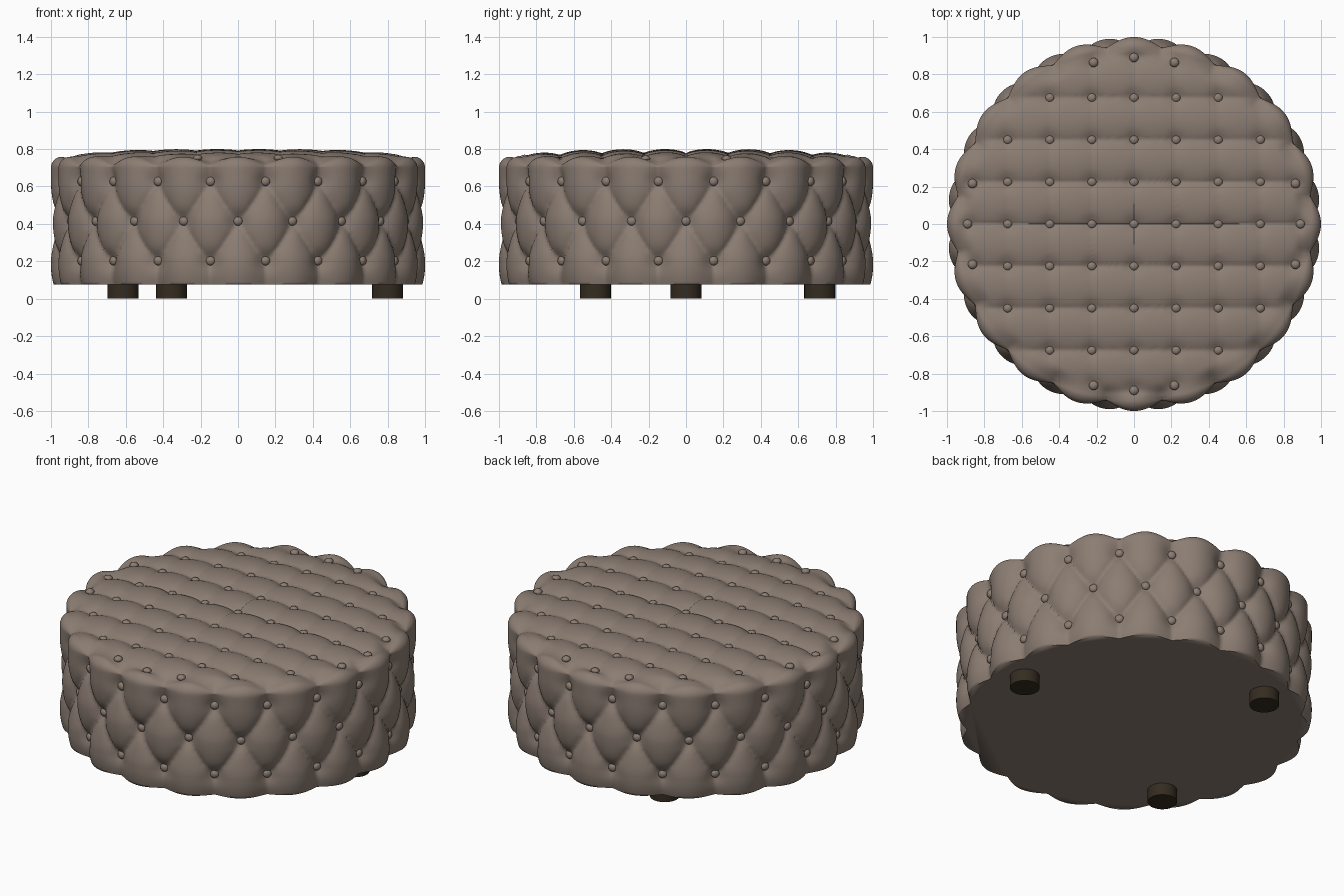
import bpy, bmesh, math
from math import sin, cos, pi, exp
from mathutils import Vector

if "Cube" in bpy.data.objects:
    bpy.data.objects.remove(bpy.data.objects["Cube"])

SEGS = 400            # divisions around the seat
STEP = 2 * pi / 20    # angle between side buttons
GRID = 0.225          # spacing of top buttons
MID, ROW = 0.415, 0.212
BASE, RIM, ROUND = 0.075, 0.70, 0.06
EDGE = 1 - ROUND


def material(name, rgb):
    m = bpy.data.materials.new(name)
    m.use_nodes = True
    m.diffuse_color = (*rgb, 1)
    m.node_tree.nodes["Principled BSDF"].inputs["Base Color"].default_value = (*rgb, 1)
    return m


fabric = material("taupe fabric", (0.26, 0.205, 0.17))
wood = material("dark wood", (0.035, 0.025, 0.015))


def finish(name, bm, mat, angle=50):
    bmesh.ops.recalc_face_normals(bm, faces=bm.faces)
    mesh = bpy.data.meshes.new(name)
    bm.to_mesh(mesh)
    bm.free()
    obj = bpy.data.objects.new(name, mesh)
    bpy.context.collection.objects.link(obj)
    mesh.materials.append(mat)
    bpy.ops.object.select_all(action='DESELECT')
    obj.select_set(True)
    bpy.context.view_layer.objects.active = obj
    bpy.ops.object.shade_smooth_by_angle(angle=math.radians(angle))
    return obj


# Button layouts: staggered rows on the side, a square grid on top
side_buttons = [((i + 0.5 * abs(row)) * STEP, MID + row * ROW)
                for row in (-1, 0, 1) for i in range(20)]
top_buttons = []
for i in range(-4, 5):
    for j in range(-4, 5):
        p = Vector((i * GRID, j * GRID))
        if p.length < 0.95:
            if p.length > 0.89:
                p *= 0.89 / p.length
            top_buttons.append(p)


def side_depth(theta, z):
    """Diamond tufting, running out into vertical pleats above and below."""
    u = theta / STEP
    v = max(-1, min(1, (z - MID) / ROW))
    whole = math.floor(v)
    bent = whole + (v - whole) ** 0.8
    puff = abs(sin(pi * (u + bent / 2)) * sin(pi * (u - bent / 2)))
    depth = 0.045 * (1 - puff ** 0.55)
    for row in (-1, 0, 1):
        off = u - 0.5 * abs(row)
        dx = (off - round(off)) * STEP
        dz = z - MID - row * ROW
        depth += 0.022 * exp(-(dx * dx + dz * dz) / 0.0025)
    return depth


def top_depth(x, y):
    """Rows of cushions, with softer folds across them."""
    fold_y = 1 - abs(sin(pi * y / GRID)) ** 0.6
    fold_x = 1 - abs(sin(pi * x / GRID)) ** 0.6
    depth = 0.024 * fold_y + 0.009 * fold_x
    near = min((x - p.x) ** 2 + (y - p.y) ** 2 for p in top_buttons)
    return depth + 0.012 * exp(-near / 0.0018)


def surface(theta, r, z, nr, nz):
    """Point of the plain outline pushed in along its normal."""
    blend = max(0, min(1, (r - 0.86) / 0.1))
    blend = blend * blend * (3 - 2 * blend)
    d = 0
    if blend > 0:
        d += blend * side_depth(theta, z)
    if blend < 1:
        d += (1 - blend) * top_depth(r * sin(theta), -r * cos(theta))
    r, z = r - nr * d, z - nz * d
    return Vector((r * sin(theta), -r * cos(theta), z))


def dome(r):
    return RIM + ROUND + 0.04 * (1 - (r / EDGE) ** 4)


# Outline: side wall, rounded rim, gently domed top
outline = []
for i in range(45):
    z = BASE + (RIM - BASE) * i / 45
    tuck = 0.015 * max(0, 1 - (z - BASE) / 0.1) ** 2
    outline.append((1 - tuck, z, 1, 0))
for i in range(9):
    a = pi / 2 * i / 9
    outline.append((EDGE + ROUND * cos(a), RIM + ROUND * sin(a), cos(a), sin(a)))
for i in range(66):
    r = EDGE * (1 - i / 66)
    outline.append((r, dome(r), 0, 1))

# Tufted seat
bm = bmesh.new()
rings = [[bm.verts.new(surface(2 * pi * k / SEGS, *o)) for k in range(SEGS)] for o in outline]
for low, high in zip(rings, rings[1:]):
    for k in range(SEGS):
        n = (k + 1) % SEGS
        bm.faces.new((low[k], low[n], high[n], high[k]))
centre = bm.verts.new(surface(0, 0, dome(0), 0, 1))
for k in range(SEGS):
    bm.faces.new((rings[-1][k], rings[-1][(k + 1) % SEGS], centre))
bm.faces.new(rings[0][::-1])
finish("tufted_seat", bm, fabric, 75)


# Buttons
def add_button(bm, point, normal):
    made = bmesh.ops.create_uvsphere(bm, u_segments=14, v_segments=8, radius=0.025)["verts"]
    bmesh.ops.scale(bm, vec=(1, 1, 0.7), verts=made)
    turn = Vector((0, 0, 1)).rotation_difference(normal).to_matrix()
    bmesh.ops.rotate(bm, matrix=turn, verts=made)
    bmesh.ops.translate(bm, vec=point + normal * 0.008, verts=made)


bm = bmesh.new()
for theta, z in side_buttons:
    add_button(bm, surface(theta, 1, z, 1, 0), Vector((sin(theta), -cos(theta), 0)))
finish("side_buttons", bm, fabric)

bm = bmesh.new()
for p in top_buttons:
    r = p.length
    add_button(bm, surface(math.atan2(p.x, -p.y), r, dome(r), 0, 1), Vector((0, 0, 1)))
finish("top_buttons", bm, fabric)

# Three short round feet
for i, (x, y) in enumerate([(0.8, 0), (-0.355, 0.715), (-0.615, -0.485)]):
    bm = bmesh.new()
    foot = bmesh.ops.create_cone(bm, cap_ends=True, segments=32, radius1=0.083,
                                 radius2=0.083, depth=0.08)["verts"]
    bmesh.ops.translate(bm, vec=(x, y, 0.04), verts=foot)
    finish(f"foot_{i + 1}", bm, wood)
